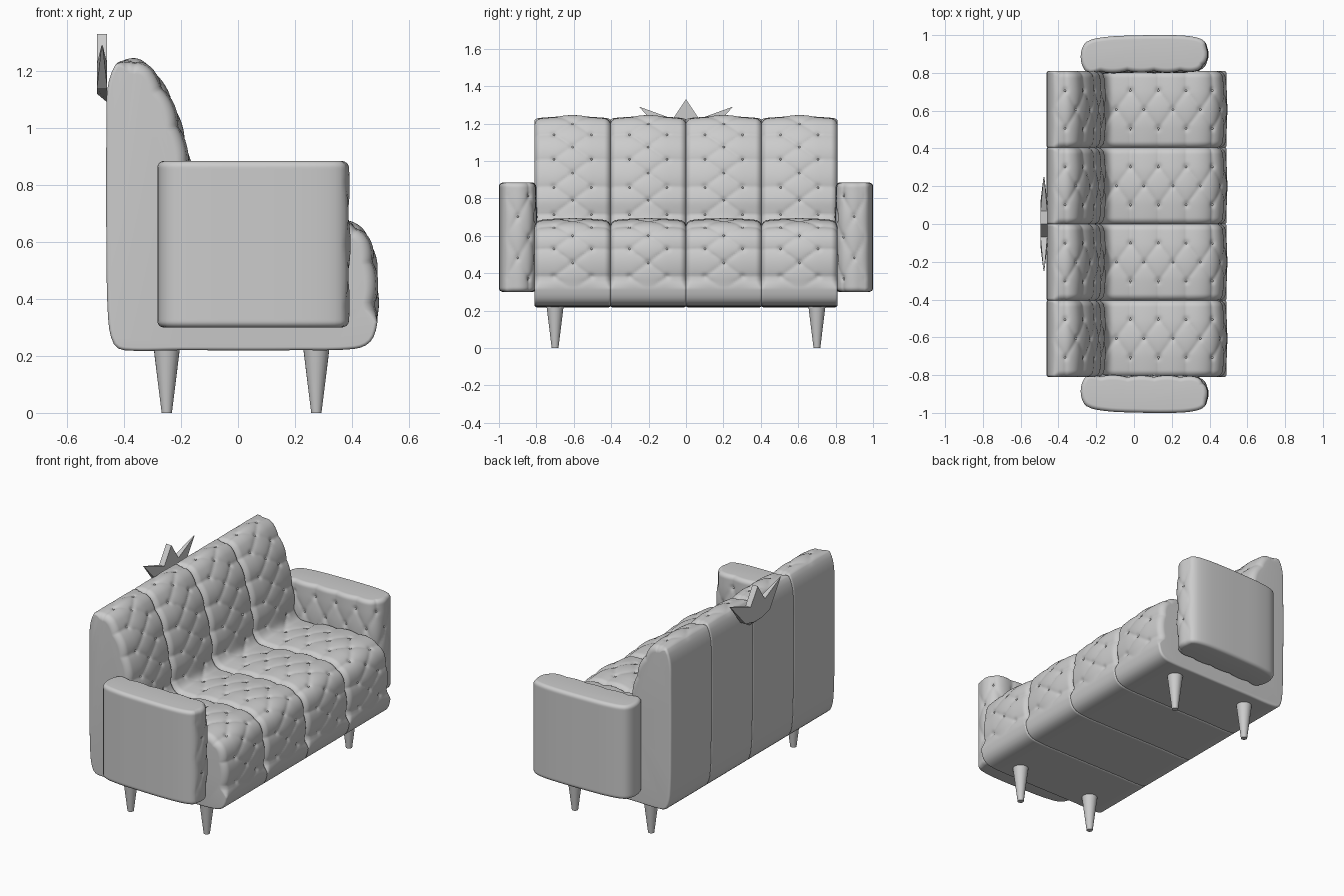
import bpy, bmesh, math
from mathutils import Vector, Matrix

if "Cube" in bpy.data.objects:
    bpy.data.objects.remove(bpy.data.objects["Cube"])


def finish(name, bm, smooth=True):
    bmesh.ops.recalc_face_normals(bm, faces=bm.faces)
    me = bpy.data.meshes.new(name)
    bm.to_mesh(me)
    bm.free()
    ob = bpy.data.objects.new(name, me)
    bpy.context.collection.objects.link(ob)
    if smooth:
        bpy.ops.object.select_all(action='DESELECT')
        ob.select_set(True)
        bpy.context.view_layer.objects.active = ob
        bpy.ops.object.shade_smooth_by_angle(angle=math.radians(50))
    return ob


def resample(ctrl, tufted, fine, coarse):
    """Smooth closed curve; returns points and length of the tufted stretch."""
    pts, n, length = [], len(ctrl), 0
    for i in range(n):
        p0, p1, p2, p3 = (Vector(ctrl[(i + k) % n]) for k in (-1, 0, 1, 2))
        d = (p2 - p1).length
        # tangents limited by the segment length, so flats next to corners stay flat
        m1 = (p2 - p0).normalized() * d
        m2 = (p3 - p1).normalized() * d
        steps = max(2, math.ceil(d / (fine if i < tufted else coarse)))
        for k in range(steps):
            t = k / steps
            p = (p1 * (2*t**3 - 3*t**2 + 1) + m1 * (t**3 - 2*t**2 + t)
                 + p2 * (3*t**2 - 2*t**3) + m2 * (t**3 - t**2))
            if pts and i < tufted:
                length += (p - pts[-1]).length
            pts.append(p)
    return pts, length


def cushion(name, ctrl, tufted, half, place, du, ds, U, crown, r_soft, r_hard, h):
    """Closed profile swept across a width, with rounded edges and diamond tufting."""
    pts, length = resample(ctrl, tufted, 0.009, 0.03)
    n = len(pts)
    area = sum(pts[i - 1].cross(pts[i]) for i in range(n))
    sign = 1 if area > 0 else -1
    normals, arc, s = [], [], 0
    for i in range(n):
        tg = (pts[(i + 1) % n] - pts[i - 1]).normalized()
        normals.append(Vector((tg.y, -tg.x)) * sign)
        s += (pts[i] - pts[i - 1]).length if i else 0
        arc.append(s)
    bm = bmesh.new()
    cols, rings = 56, []

    def inset(s, t):
        f = max(0, min(1, s / 0.04, (length - s) / 0.04))
        r = r_hard + (r_soft - r_hard) * f
        e = max(0, half - abs(t))
        d = r - math.sqrt(max(0, r*r - (r - e)**2)) if e < r else 0
        d += crown * f * (t / half)**2
        u, v = abs(t) / du, s / ds
        if u <= U:
            q = abs(math.sin(math.pi*(u + v)/2) * math.sin(math.pi*(u - v)/2))
        else:
            q = math.sin(math.pi*(v + U)/2)**2
        d += f * h * (1 - q**0.35)
        # button pits
        for a in range(-U, U + 1):
            b = a + 2 * round((v - a) / 2)
            dist2 = ((t - a*du)**2 + ((v - b)*ds)**2) / 0.014**2
            if dist2 < 6:
                d += f * 0.009 * math.exp(-dist2)
        return d

    for j in range(cols + 1):
        t = half * math.sin(math.pi / 2 * (2*j/cols - 1))
        ring = []
        for p, nn, s in zip(pts, normals, arc):
            q = p - nn * inset(s, t)
            ring.append(bm.verts.new(place(q.x, q.y, t)))
        rings.append(ring)
    for a, b in zip(rings, rings[1:]):
        for i in range(n):
            k = (i + 1) % n
            bm.faces.new((a[i], a[k], b[k], b[i]))
    bm.faces.new(rings[0])
    bm.faces.new(rings[-1])
    finish(name, bm)

    # buttons sitting in the pits
    bm = bmesh.new()
    for v in range(1, int(length / ds)):
        i = min(range(n), key=lambda k: abs(arc[k] - v*ds))
        for a in range(-U, U + 1):
            if (a + v) % 2 == 0:
                q = pts[i] - normals[i] * (inset(arc[i], a*du) - 0.001)
                bmesh.ops.create_icosphere(bm, subdivisions=1, radius=0.007,
                                           matrix=Matrix.Translation(place(q.x, q.y, a*du)))
    finish(name + "_buttons", bm)


# four upholstered sections, each an L-shaped back and seat
section = [(-0.43, 1.222), (-0.39, 1.243), (-0.34, 1.24), (-0.29, 1.20), (-0.22, 1.08),
           (-0.175, 0.93), (-0.15, 0.80), (-0.14, 0.70), (-0.11, 0.67), (0.05, 0.685),
           (0.25, 0.695), (0.38, 0.68), (0.45, 0.635), (0.485, 0.55), (0.495, 0.42),
           (0.488, 0.31), (0.465, 0.25), (0.41, 0.225), (0.2, 0.22), (-0.2, 0.22),
           (-0.40, 0.22), (-0.435, 0.24), (-0.455, 0.32), (-0.462, 0.6), (-0.462, 1.0),
           (-0.458, 1.14)]
for k in range(4):
    yc = -0.606 + 0.404 * k
    cushion(f"sofa_section_{k + 1}", section, 15, 0.204,
            lambda a, b, t, yc=yc: Vector((a, yc + t, b)),
            0.1, 0.075, 1, 0.014, 0.035, 0.012, 0.011)

# arms, tufted on the front and inner faces
arm = [(0.375, 0.965), (0.395, 0.90), (0.38, 0.84), (0.34, 0.808), (0.25, 0.798), (0.0, 0.798),
       (-0.24, 0.80), (-0.275, 0.84), (-0.28, 0.91), (-0.25, 0.965), (-0.15, 0.99),
       (0.0, 0.998), (0.2, 1.0), (0.32, 0.99)]
for side, label in ((1, "left"), (-1, "right")):
    cushion(f"{label}_arm", arm, 6, 0.292,
            lambda a, b, t, side=side: Vector((a, side * b, 0.592 + t)),
            0.11, 0.07, 2, 0.006, 0.025, 0.022, 0.010)

# tapered legs
for x, row in ((-0.25, "back"), (0.275, "front")):
    for y, side in ((-0.7, "right"), (0.7, "left")):
        bm = bmesh.new()
        bmesh.ops.create_cone(bm, cap_ends=True, segments=24, radius1=0.018, radius2=0.049,
                              depth=0.25, matrix=Matrix.Translation((x, y, 0.125)))
        finish(f"{row}_{side}_leg", bm)

# spiked crown ornament behind the back; side tips narrow to a point
half_outline = [(0.07, 1.225), (0.25, 1.29), (0.12, 1.14), (0.035, 1.09)]
outline = [(0.0, 1.33)] + half_outline + [(-y, z) for y, z in reversed(half_outline)]
bm = bmesh.new()
front, back = [], []
for y, z in outline:
    w = 0.002 if abs(y) > 0.2 else 0.018
    front.append(bm.verts.new((-0.477 + w, y, z)))
    back.append(bm.verts.new((-0.477 - w, y, z + (0.03 if z < 1.1 else 0))))
bm.faces.new(front)
bm.faces.new(back[::-1])
for i in range(len(outline)):
    bm.faces.new((front[i - 1], front[i], back[i], back[i - 1]))
bmesh.ops.triangulate(bm, faces=[f for f in bm.faces if len(f.verts) > 4])
finish("crown_ornament", bm, smooth=False)
